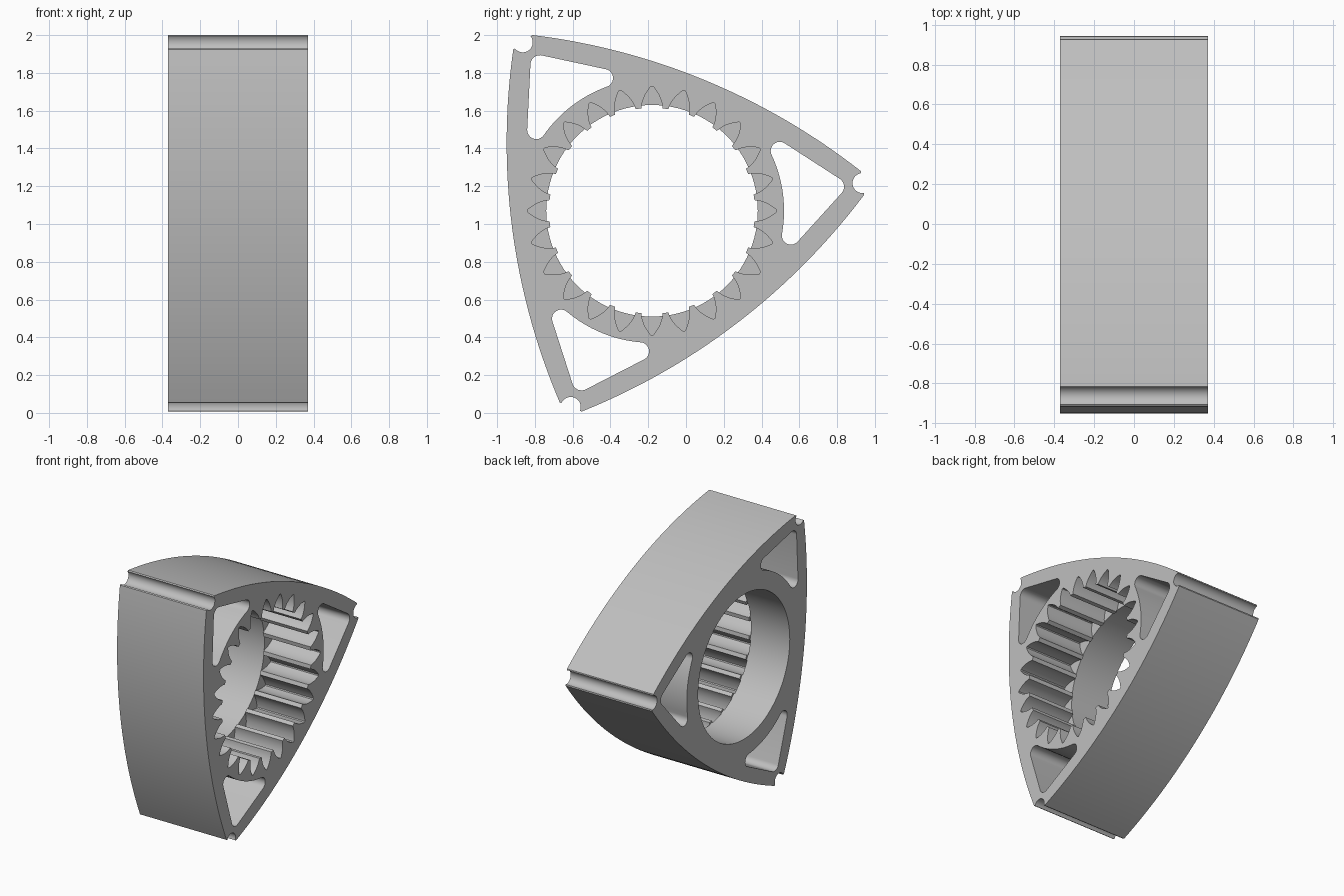
import bpy, bmesh
from math import radians, cos, sin

HALF = 0.37          # half the thickness along x
SEAM = -0.04         # where the gear meets the plain bore
CENTRE = (-0.18, 1.07)
TILT = 7.5           # direction of the first apex, in degrees

cube = bpy.data.objects.get("Cube")
if cube:
    bpy.data.objects.remove(cube, do_unlink=True)

steel = bpy.data.materials.new("grey_metal")
steel.use_nodes = True
grey = (0.52, 0.52, 0.52, 1)
steel.diffuse_color = grey
steel.node_tree.nodes["Principled BSDF"].inputs["Base Color"].default_value = grey


def arc(cx, cy, r, start, end, steps):
    """Points of a circular arc, ends included."""
    angles = [radians(start + (end - start) * i / steps) for i in range(steps + 1)]
    return [(cx + r * cos(a), cy + r * sin(a)) for a in angles]


def turn(points, degrees):
    c, s = cos(radians(degrees)), sin(radians(degrees))
    return [(x * c - y * s, x * s + y * c) for x, y in points]


def prism(name, points, x0, x1):
    """Extrude a profile around the bore centre along x."""
    bm = bmesh.new()
    verts = [bm.verts.new((x0, CENTRE[0] + u, CENTRE[1] + v)) for u, v in points]
    face = bm.faces.new(verts)
    made = bmesh.ops.extrude_face_region(bm, geom=[face])["geom"]
    tops = [g for g in made if isinstance(g, bmesh.types.BMVert)]
    bmesh.ops.translate(bm, verts=tops, vec=(x1 - x0, 0, 0))
    bmesh.ops.recalc_face_normals(bm, faces=bm.faces)
    mesh = bpy.data.meshes.new(name)
    bm.to_mesh(mesh)
    bm.free()
    mesh.materials.append(steel)
    obj = bpy.data.objects.new(name, mesh)
    bpy.context.collection.objects.link(obj)
    return obj


# Three bulging flanks, with a round seal groove at each apex
flank = arc(-2.754, 0, 3.5, -15.61, 15.61, 32)
groove = arc(1.124, 0, 0.053, 270, 90, 16)
outline = []
for k in range(3):
    outline += turn(flank, TILT + 60 + 120 * k)
    outline += turn(groove, TILT + 120 + 120 * k)
rotor = prism("rotor_body", outline, -HALF, HALF)

# Rounded triangular pocket behind each apex
pu, pv, bend = 0.712, 0.226, 17.6
pocket = arc(pu, -pv, 0.048, 180 - bend, 310, 12)
pocket += arc(0.975, 0, 0.05, -50, 50, 10)
pocket += arc(pu, pv, 0.048, 50, 180 + bend, 12)
pocket += arc(0, 0, 0.699, bend, -bend, 16)[1:-1]
cutters = [prism("pocket_cutter", turn(pocket, TILT + 120 * k), -1, 1)
           for k in range(3)]

# Plain bore, then the internal gear: (radius, half angle) of one tooth gap
cutters.append(prism("bore_cutter", arc(0, 0, 0.56, 0, 360, 96)[:-1], -1, SEAM + 0.004))
side = [(0.545, 5.9), (0.562, 5.55), (0.58, 5.0), (0.60, 4.15),
        (0.62, 3.1), (0.64, 1.8), (0.653, 0.9), (0.659, 0.4)]
gap = [(r, -a) for r, a in side] + [(r, a) for r, a in reversed(side)]
gear = []
for k in range(24):
    gear += [(r * cos(radians(a + 15 * k)), r * sin(radians(a + 15 * k)))
             for r, a in gap]
cutters.append(prism("gear_cutter", gear, SEAM, 1))

# Cut everything out of the body
bpy.context.view_layer.objects.active = rotor
for cutter in cutters:
    cutter.hide_render = True
    mod = rotor.modifiers.new(cutter.name, "BOOLEAN")
    mod.operation = "DIFFERENCE"
    mod.solver = "EXACT"
    mod.object = cutter
    bpy.ops.object.modifier_apply(modifier=mod.name)
    bpy.data.objects.remove(cutter, do_unlink=True)

# Smooth curved walls, crisp rims
bpy.ops.object.select_all(action="DESELECT")
rotor.select_set(True)
bpy.ops.object.shade_smooth_by_angle(angle=radians(30))
